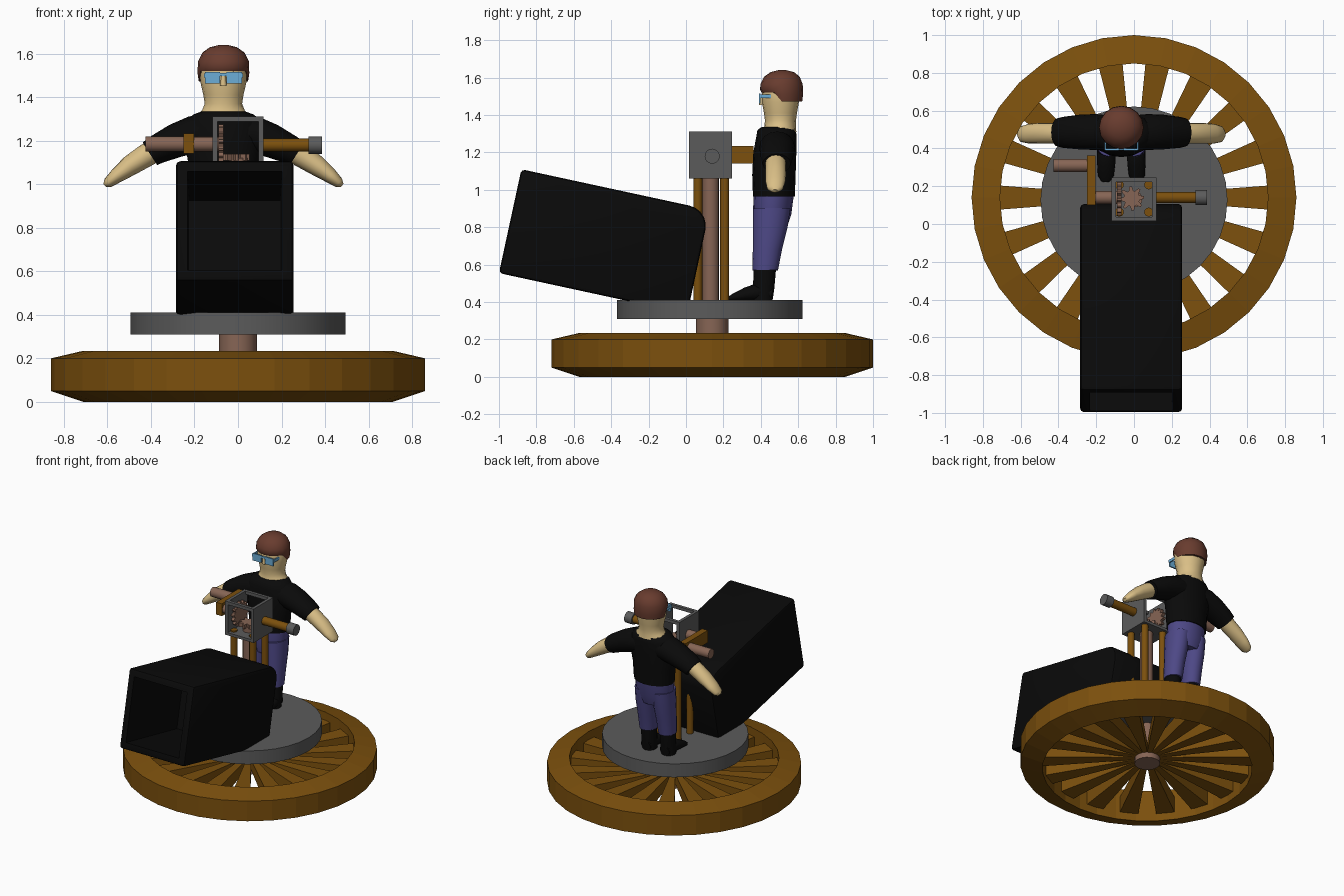
import bpy, bmesh, math
from mathutils import Vector, Matrix

if "Cube" in bpy.data.objects:
    bpy.data.objects.remove(bpy.data.objects["Cube"])

def mat(name, r, g, b):
    m = bpy.data.materials.new(name)
    m.diffuse_color = (r, g, b, 1)
    m.use_nodes = True
    m.node_tree.nodes["Principled BSDF"].inputs["Base Color"].default_value = m.diffuse_color
    return m

WOOD = mat("wood", 0.20, 0.08, 0.004)
GREY = mat("grey_metal", 0.105, 0.105, 0.105)
ROD = mat("rosy_wood", 0.24, 0.13, 0.09)
BLACK = mat("black", 0.003, 0.003, 0.003)
SKIN = mat("skin", 0.70, 0.52, 0.24)
HAIR = mat("hair_brown", 0.14, 0.045, 0.028)
BLUE = mat("lens_blue", 0.15, 0.42, 0.68)
DENIM = mat("trouser_blue", 0.075, 0.065, 0.24)

def finish(bm, name, material, smooth=None):
    bmesh.ops.recalc_face_normals(bm, faces=bm.faces)
    me = bpy.data.meshes.new(name)
    bm.to_mesh(me)
    bm.free()
    ob = bpy.data.objects.new(name, me)
    bpy.context.collection.objects.link(ob)
    me.materials.append(material)
    if smooth:
        bpy.ops.object.select_all(action='DESELECT')
        ob.select_set(True)
        bpy.context.view_layer.objects.active = ob
        bpy.ops.object.shade_smooth_by_angle(angle=math.radians(smooth))
    return ob

def box(name, material, x, y, z):
    bm = bmesh.new()
    bmesh.ops.create_cube(bm, size=1)
    for v in bm.verts:
        v.co = [lo + (c + 0.5) * (hi - lo) for c, (lo, hi) in zip(v.co, (x, y, z))]
    return finish(bm, name, material)

def rod(name, material, a, b, r, sides=16):
    a, b = Vector(a), Vector(b)
    bm = bmesh.new()
    bmesh.ops.create_cone(bm, cap_ends=True, segments=sides, radius1=r, radius2=r, depth=(b - a).length)
    rot = Vector((0, 0, 1)).rotation_difference(b - a).to_matrix().to_4x4()
    bmesh.ops.transform(bm, matrix=Matrix.Translation((a + b) / 2) @ rot, verts=bm.verts)
    return finish(bm, name, material, 40)

def loft(name, material, rings, ref=(0, 1, 0), sides=16):
    """rings: (x, y, z, a, b); b lies along ref, a across ref and the path"""
    ref, bm, loops = Vector(ref), bmesh.new(), []
    pts = [Vector(r[:3]) for r in rings]
    for i, (p, r) in enumerate(zip(pts, rings)):
        t = pts[min(i + 1, len(pts) - 1)] - pts[max(i - 1, 0)]
        u = ref.cross(t).normalized()
        loops.append([bm.verts.new(p + u * r[3] * math.cos(k * math.tau / sides)
                                   + ref * r[4] * math.sin(k * math.tau / sides)) for k in range(sides)])
    for A, B in zip(loops, loops[1:]):
        for k in range(sides):
            j = (k + 1) % sides
            bm.faces.new((A[k], A[j], B[j], B[k]))
    bm.faces.new(loops[0])
    bm.faces.new(loops[-1])
    return finish(bm, name, material, 50)

def gear(name, teeth, r_in, r_out, thick, matrix):
    bm = bmesh.new()
    n = teeth * 4
    vs = []
    for k in range(n):
        r = r_out if k % 4 < 2 else r_in
        vs.append(bm.verts.new((r * math.cos(k * math.tau / n), r * math.sin(k * math.tau / n), -thick / 2)))
    f = bm.faces.new(vs)
    ext = bmesh.ops.extrude_face_region(bm, geom=[f])['geom']
    bmesh.ops.translate(bm, vec=(0, 0, thick), verts=[g for g in ext if isinstance(g, bmesh.types.BMVert)])
    bmesh.ops.transform(bm, matrix=matrix, verts=bm.verts)
    return finish(bm, name, ROD)

CY = 0.14  # axis of wheel and mechanism

# wheel rim, turned from a closed profile
bm = bmesh.new()
prof = [(0.71, 0.235), (0.86, 0.20), (0.86, 0.05), (0.71, 0.0)]
N = 32
cols = [[bm.verts.new((r * math.cos(k * math.tau / N), CY + r * math.sin(k * math.tau / N), z))
         for r, z in prof] for k in range(N)]
for k in range(N):
    A, B = cols[k], cols[(k + 1) % N]
    for i in range(4):
        j = (i + 1) % 4
        bm.faces.new((A[i], A[j], B[j], B[i]))
finish(bm, "wheel_rim", WOOD)

# tapered spokes
bm = bmesh.new()
for s in range(18):
    verts = bmesh.ops.create_cube(bm, size=1)['verts']
    for v in verts:
        out = v.co.x > 0
        v.co = (0.73 if out else 0.06, v.co.y * (0.13 if out else 0.028),
                0.115 + v.co.z * (0.12 if out else 0.07))
    m = Matrix.Translation((0, CY, 0)) @ Matrix.Rotation(s * math.tau / 18, 4, 'Z')
    bmesh.ops.transform(bm, matrix=m, verts=verts)
finish(bm, "wheel_spokes", WOOD)

# hub shaft and platform
rod("hub_shaft", ROD, (0, CY, 0.04), (0, CY, 0.33), 0.087)
rod("platform", GREY, (0, 0.127, 0.31), (0, 0.127, 0.41), 0.495, 32)

# tilted open-fronted box
bm = bmesh.new()
bmesh.ops.create_cube(bm, size=1)
for v in bm.verts:
    v.co = (v.co.x * 0.54 - 0.015, (v.co.y + 0.5) * 1.03, (v.co.z + 0.5) * 0.568)
edge = [e for e in bm.edges if all(v.co.y > 1 and v.co.z > 0.5 for v in e.verts)]
bmesh.ops.bevel(bm, geom=edge, offset=0.11, segments=5, profile=0.5, affect='EDGES')
hard = [e for e in bm.edges if e.calc_face_angle(0) > 0.6]
bmesh.ops.bevel(bm, geom=hard, offset=0.02, segments=2, profile=0.5, affect='EDGES')
bm.normal_update()
front = max((f for f in bm.faces if f.normal.y < -0.99), key=lambda f: f.calc_area())
bmesh.ops.inset_individual(bm, faces=[front], thickness=0.045)
bmesh.ops.inset_individual(bm, faces=[front], thickness=0.012, depth=-0.6)
tilt = Matrix.Translation((0, -1.0, 0.555)) @ Matrix.Rotation(math.radians(-12.2), 4, 'X')
bmesh.ops.transform(bm, matrix=tilt, verts=bm.verts)
finish(bm, "tilted_box", BLACK, 35)

# posts and turning pole
for sx in (-1, 1):
    for y in (0.063, 0.207):
        rod("post", WOOD, (sx * 0.078, y, 0.40), (sx * 0.078, y, 1.09), 0.024, 12)
rod("turning_pole", ROD, (0, 0.132, 0.40), (0, 0.132, 1.12), 0.044)

# gear housing: closed sides and floor, open front, back and top
for sx in (-1, 1):
    box("housing_side", GREY, sorted((sx * 0.118, sx * 0.095)), (0.015, 0.245), (1.06, 1.312))
box("housing_floor", GREY, (-0.118, 0.118), (0.015, 0.245), (1.06, 1.08))
for y in (0.015, 0.222):
    box("housing_top_bar", GREY, (-0.1, 0.1), (y, y + 0.023), (1.289, 1.312))

# gears
gear("flat_gear", 8, 0.042, 0.065, 0.03, Matrix.Translation((-0.012, 0.135, 1.125)))
gear("upright_gear", 14, 0.072, 0.09, 0.022,
     Matrix.Translation((-0.078, 0.135, 1.185)) @ Matrix.Rotation(math.pi / 2, 4, 'Y'))

# cross axle, crank and handle
rod("axle_left", ROD, (-0.23, CY, 1.185), (-0.07, CY, 1.185), 0.034)
box("crank_arm", WOOD, (-0.25, -0.203), (0.10, 0.362), (1.142, 1.234))
rod("crank_handle", ROD, (-0.425, 0.31, 1.185), (-0.24, 0.31, 1.185), 0.035)
rod("axle_right", WOOD, (0.11, CY, 1.18), (0.33, CY, 1.18), 0.03)
rod("axle_cap", GREY, (0.325, CY, 1.18), (0.386, CY, 1.18), 0.04)

# figure
PX = -0.067
def body(name, material, rows):  # rows: (y, z, half width, half depth)
    return loft(name, material, [(PX, *r) for r in rows])

body("shirt", BLACK, [(0.47, 0.965, 0.150, 0.112), (0.47, 1.08, 0.158, 0.116), (0.475, 1.20, 0.18, 0.115),
                      (0.483, 1.28, 0.175, 0.108), (0.485, 1.32, 0.14, 0.103), (0.488, 1.335, 0.10, 0.085)])
body("hips", DENIM, [(0.455, 0.80, 0.12, 0.085), (0.46, 0.87, 0.14, 0.103), (0.472, 1.0, 0.142, 0.108)])
body("head", SKIN, [(0.50, 1.31, 0.125, 0.09), (0.503, 1.34, 0.098, 0.084), (0.505, 1.37, 0.086, 0.083),
                    (0.505, 1.41, 0.092, 0.088), (0.505, 1.47, 0.106, 0.099), (0.507, 1.54, 0.109, 0.10),
                    (0.51, 1.59, 0.09, 0.085)])
hair = body("hair", HAIR, [(0.513, 1.472, 0.113, 0.108), (0.511, 1.51, 0.119, 0.115), (0.511, 1.565, 0.117, 0.113),
                           (0.513, 1.605, 0.097, 0.095), (0.515, 1.63, 0.062, 0.062), (0.515, 1.64, 0.02, 0.02)])
for v in hair.data.vertices:  # lift the fringe above the eyes
    if v.co.z < 1.53 and v.co.y < 0.475:
        v.co.z = 1.52 if v.co.z < 1.49 else 1.535

# glasses and nose
for s in (-1, 1):
    c = PX + s * 0.05
    box("lens", BLUE, (c - 0.035, c + 0.035), (0.390, 0.399), (1.462, 1.515))
    t = PX + s * 0.086
    box("glasses_temple", BLUE, (t - 0.004, t + 0.004), (0.392, 0.47), (1.49, 1.51))
box("glasses_bridge", BLUE, (PX - 0.02, PX + 0.02), (0.391, 0.399), (1.498, 1.512))
loft("nose", SKIN, [(PX, 0.405, 1.455, 0.015, 0.015), (PX, 0.405, 1.50, 0.01, 0.01)], sides=8)

# limbs, one set per side
for s, side in ((-1, "left"), (1, "right")):
    def limb(name, material, rows, ref=(0, 1, 0)):  # rows: (side offset, y, z, a, b)
        loft(side + name, material, [(PX + s * r[0], *r[1:]) for r in rows], ref)
    limb("_sleeve", BLACK, [(0.06, 0.485, 1.235, 0.085, 0.09), (0.14, 0.487, 1.228, 0.086, 0.095),
                            (0.22, 0.487, 1.20, 0.078, 0.092), (0.31, 0.485, 1.158, 0.066, 0.082),
                            (0.338, 0.485, 1.14, 0.062, 0.075)])
    limb("_arm", SKIN, [(0.27, 0.48, 1.18, 0.052, 0.056), (0.36, 0.48, 1.13, 0.053, 0.055),
                        (0.43, 0.48, 1.085, 0.047, 0.055), (0.49, 0.478, 1.04, 0.035, 0.052),
                        (0.53, 0.476, 1.007, 0.024, 0.042), (0.545, 0.476, 0.994, 0.01, 0.02)])
    limb("_trouser_leg", DENIM, [(0.068, 0.458, 0.90, 0.075, 0.10), (0.072, 0.45, 0.80, 0.072, 0.093),
                                 (0.076, 0.435, 0.68, 0.066, 0.078), (0.078, 0.424, 0.57, 0.06, 0.068)])
    limb("_boot_shaft", BLACK, [(0.078, 0.41, 0.41, 0.05, 0.053), (0.078, 0.415, 0.47, 0.052, 0.057),
                                (0.078, 0.422, 0.585, 0.054, 0.06)])
    limb("_boot_foot", BLACK, [(0.078, 0.46, 0.445, 0.035, 0.04), (0.078, 0.40, 0.458, 0.05, 0.05),
                               (0.08, 0.32, 0.442, 0.036, 0.048), (0.082, 0.255, 0.426, 0.02, 0.042),
                               (0.083, 0.225, 0.418, 0.009, 0.022)], (1, 0, 0))
